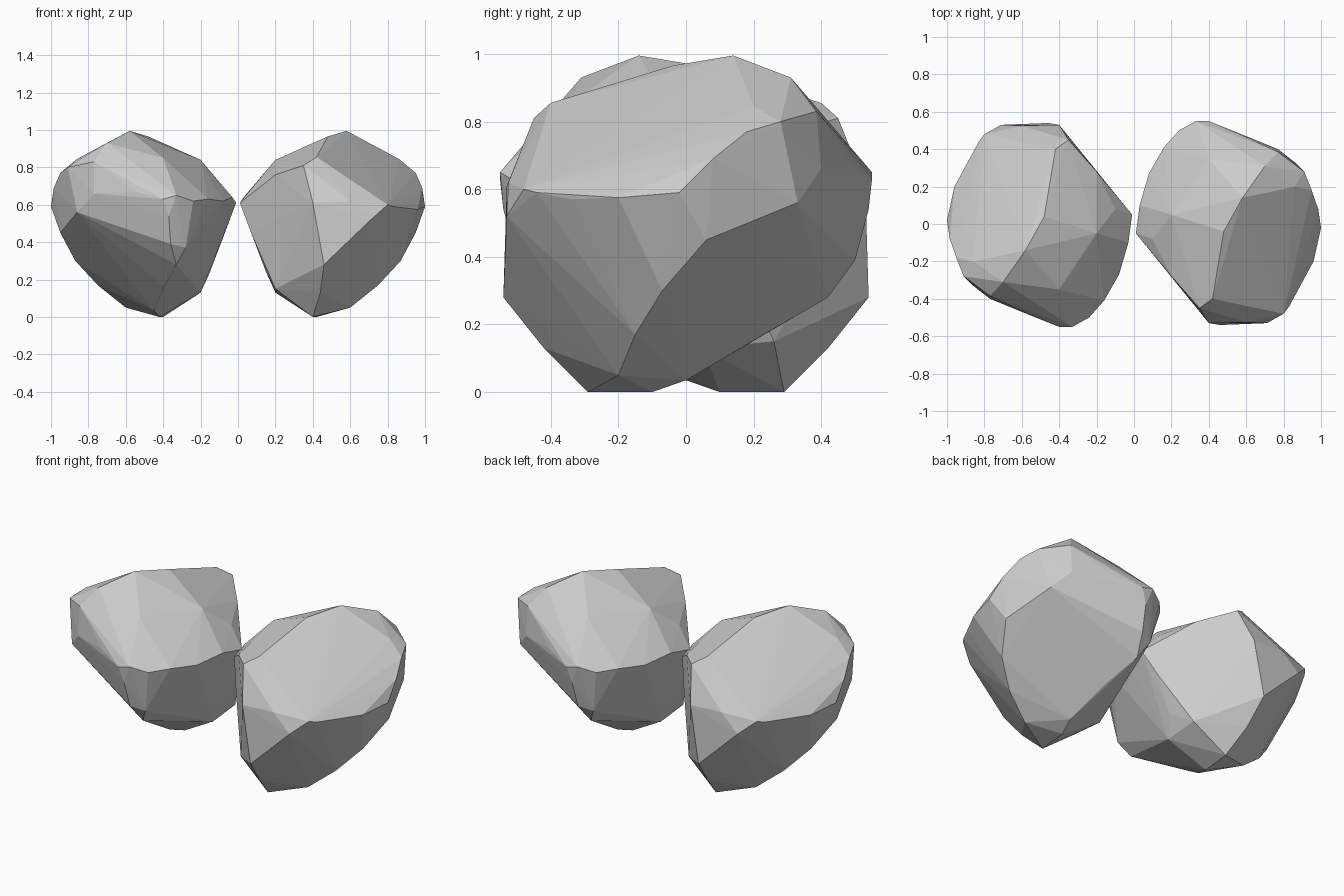
import bpy, bmesh
from math import pi

# Boulder corners (x, y, z), grouped by feature
CROWN = [(.42, -.40, .855), (.48, -.04, .965), (.58, .14, .995), (.70, .31, .93), (.77, .385, .83),
         (.20, .05, .84), (.35, -.45, .81), (.86, .20, .845), (.40, .35, .85)]
RIGHT_RIM = [(.83, -.44, .59), (.88, -.34, .57), (.96, -.20, .575), (1.0, -.02, .59), (.985, .08, .69),
             (.95, .18, .77), (.91, .28, .80)]
FRONT = [(.40, -.53, .61), (.46, -.54, .28), (.60, -.525, .62), (.71, -.53, .52),
         (.80, -.48, .60), (.44, -.42, .13)]
BACK = [(.33, .55, .65), (.40, .55, .63), (.37, .54, .54), (.55, .49, .67), (.77, .40, .66),
        (.36, .50, .39), (.28, .47, .37), (.86, .33, .56), (.24, .50, .62), (.33, .42, .28)]
LEFT = [(.01, -.05, .61), (.03, .10, .64), (.08, .27, .62), (.07, -.12, .45), (.10, -.08, .72),
        (.15, -.12, .24), (.20, -.28, .76), (.16, .41, .63)]
BASE = [(.40, -.29, 0), (.42, -.10, 0), (.45, .0, .035), (.40, .22, .165), (.20, -.05, .13),
        (.20, -.26, .15), (.60, -.20, .05), (.75, -.15, .17), (.87, -.07, .30), (.95, .06, .45)]


def boulder(name, turn):
    """Faceted rock wrapped around its corners, turned about the world centre."""
    bm = bmesh.new()
    for p in CROWN + RIGHT_RIM + FRONT + BACK + LEFT + BASE:
        bm.verts.new(p)
    bmesh.ops.convex_hull(bm, input=bm.verts[:])
    loose = [v for v in bm.verts if not v.link_faces]
    bmesh.ops.delete(bm, geom=loose, context='VERTS')
    bmesh.ops.recalc_face_normals(bm, faces=bm.faces[:])
    mesh = bpy.data.meshes.new(name)
    bm.to_mesh(mesh)
    bm.free()
    obj = bpy.data.objects.new(name, mesh)
    obj.rotation_euler.z = turn
    bpy.context.collection.objects.link(obj)


# The pair is the same rock, one turned half way round
boulder("right_boulder", 0)
boulder("left_boulder", pi)
